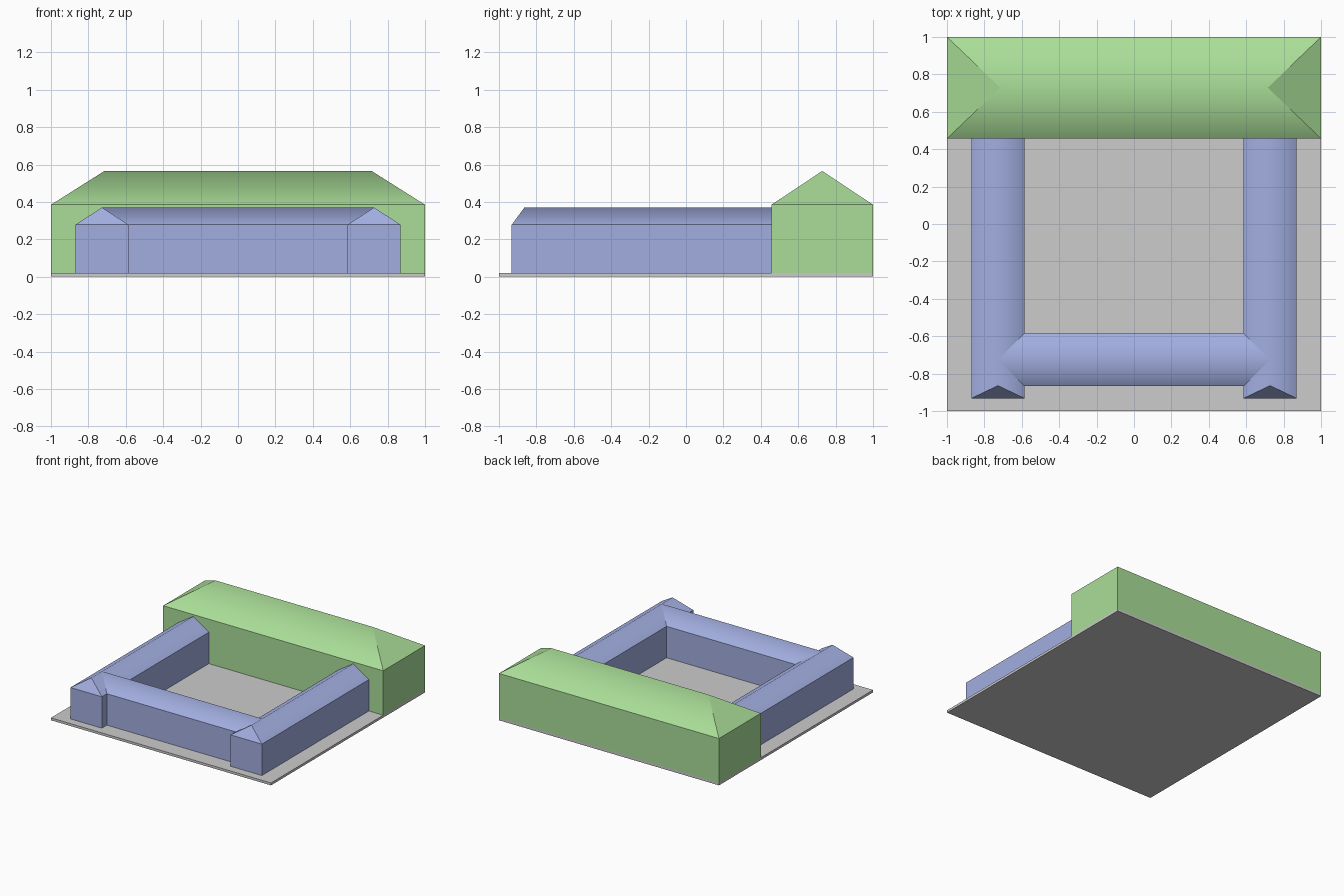
import bpy, bmesh

if "Cube" in bpy.data.objects:
    bpy.data.objects.remove(bpy.data.objects["Cube"])


def material(name, rgb):
    m = bpy.data.materials.new(name)
    m.diffuse_color = (*rgb, 1)
    m.use_nodes = True
    m.node_tree.nodes["Principled BSDF"].inputs["Base Color"].default_value = m.diffuse_color
    return m


GREY = material("paving grey", (0.604, 0.604, 0.604))
GREEN = material("hall green", (0.402, 0.730, 0.314))
BLUE = material("wing blue", (0.361, 0.423, 0.745))
BASE = 0.02


def finish(bm, name, mat):
    bmesh.ops.recalc_face_normals(bm, faces=bm.faces)
    mesh = bpy.data.meshes.new(name)
    bm.to_mesh(mesh)
    bm.free()
    mesh.materials.append(mat)
    ob = bpy.data.objects.new(name, mesh)
    bpy.context.collection.objects.link(ob)


def house(name, mat, along, across, eave, ridge, hips, swap=False):
    """Walls with a pitched roof; the ridge runs along the first axis.
    hips = inset of the ridge at each end (0 gives a gable)."""
    (a0, a1), (b0, b1) = along, across
    mid = (b0 + b1) / 2
    bm = bmesh.new()

    def vert(a, b, z):
        return bm.verts.new((b, a, z) if swap else (a, b, z))

    corners = [(a0, b0), (a1, b0), (a1, b1), (a0, b1)]
    low = [vert(a, b, BASE) for a, b in corners]
    top = [vert(a, b, eave) for a, b in corners]
    r0, r1 = vert(a0 + hips[0], mid, ridge), vert(a1 - hips[1], mid, ridge)
    bm.faces.new(low)
    for i in range(4):
        j = (i + 1) % 4
        bm.faces.new((low[i], low[j], top[j], top[i]))
    bm.faces.new((top[1], top[2], r1))
    bm.faces.new((top[3], top[0], r0))
    slopes = [bm.faces.new((top[0], top[1], r1, r0)),
              bm.faces.new((top[2], top[3], r0, r1))]
    # Only the ridge is shaded smoothly
    for f in slopes:
        f.smooth = True
    for e in bm.edges:
        e.smooth = set(e.verts) == {r0, r1}
    finish(bm, name, mat)


# Ground slab
bm = bmesh.new()
bmesh.ops.create_cube(bm, size=1)
for v in bm.verts:
    v.co.x *= 2
    v.co.y *= 2
    v.co.z = (v.co.z + 0.5) * BASE
finish(bm, "ground_slab", GREY)

# Tall hall across the back
house("back_hall", GREEN, (-1, 1), (0.457, 1), 0.385, 0.565, (0.285, 0.285))

# Side wings, hipped at the front and running into the hall
for side, (x0, x1) in (("left", (-0.87, -0.585)), ("right", (0.585, 0.87))):
    house(side + "_wing", BLUE, (-0.932, 0.48), (x0, x1), 0.278, 0.37,
          (0.068, 0), swap=True)

# Front range, its ridge meeting the wing ridges
house("front_range", BLUE, (-0.727, 0.727), (-0.867, -0.583), 0.278, 0.37, (0, 0))
